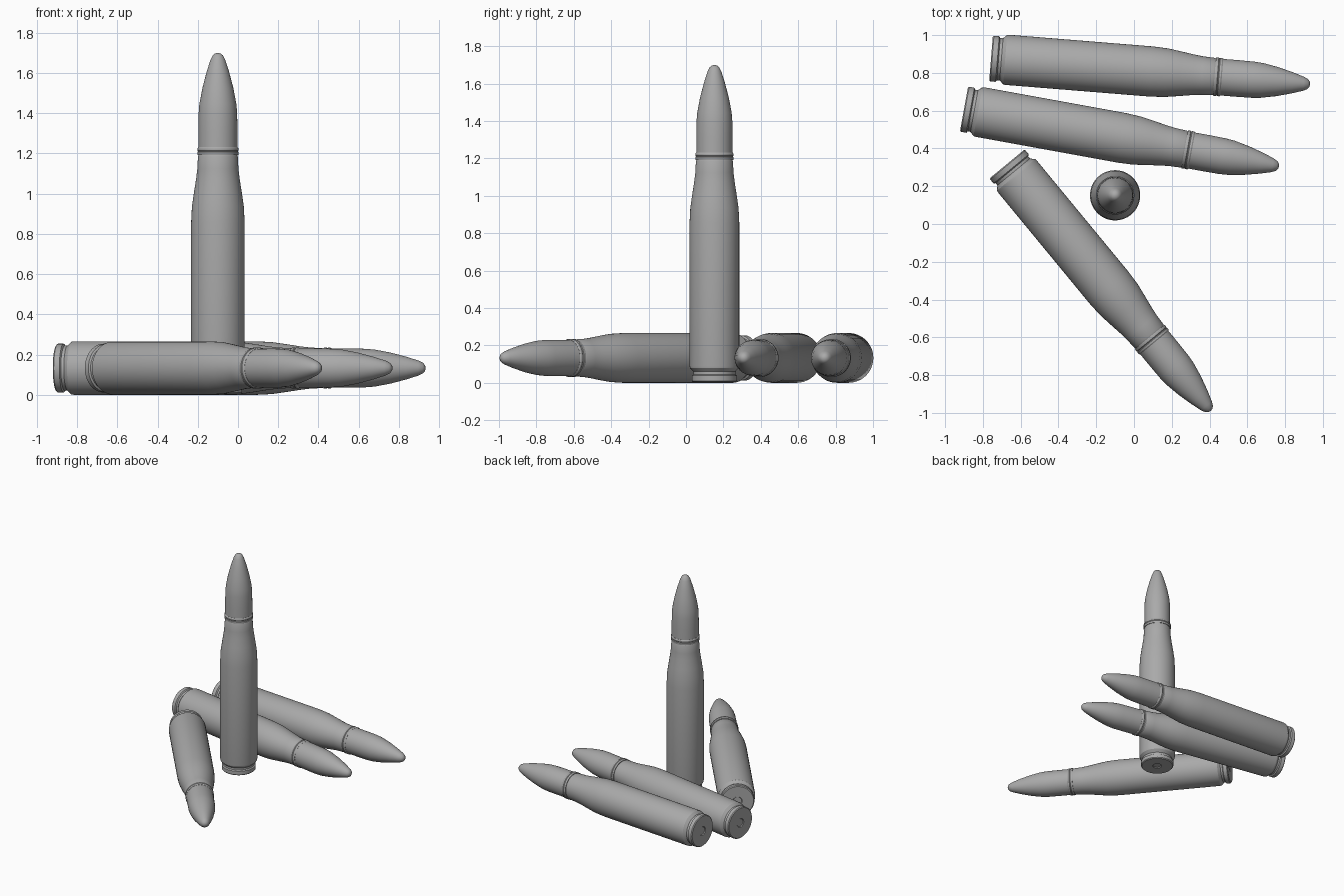
import bpy, bmesh
from math import atan2, pi, radians
from mathutils import Matrix, Vector

cube = bpy.data.objects.get("Cube")
if cube:
    bpy.data.objects.remove(cube)

SIDES = 48
GREY = (0.4, 0.4, 0.4, 1)

metal = bpy.data.materials.new("plain_grey")
metal.use_nodes = True
metal.diffuse_color = GREY
bsdf = metal.node_tree.nodes["Principled BSDF"]
bsdf.inputs["Base Color"].default_value = GREY
bsdf.inputs["Roughness"].default_value = 0.6

# (radius, height) outlines, from the base upwards
CASE = [(0, 0.006), (0.03, 0.006), (0.034, 0), (0.115, 0), (0.121, 0.006),
        (0.121, 0.034), (0.112, 0.04), (0.112, 0.055), (0.131, 0.075),
        (0.133, 0.085), (0.133, 0.85), (0.129, 0.93), (0.119, 1.0),
        (0.108, 1.07), (0.102, 1.12), (0.099, 1.18), (0.096, 1.187), (0.0, 1.187)]
BAND = [(0.09, 1.187), (0.101, 1.187), (0.102, 1.192), (0.102, 1.202),
        (0.099, 1.206), (0.102, 1.21), (0.102, 1.22), (0.098, 1.226), (0.09, 1.226)]
TIP = [(0.0, 1.187), (0.097, 1.187), (0.097, 1.3), (0.096, 1.39), (0.092, 1.44),
       (0.077, 1.52), (0.056, 1.6), (0.037, 1.66), (0.026, 1.682),
       (0.014, 1.692), (0, 1.695)]


def lathe(name, outline):
    """Spin an outline round the z axis into a mesh."""
    bm = bmesh.new()
    verts = [bm.verts.new((r, 0, z)) for r, z in outline]
    edges = [bm.edges.new(pair) for pair in zip(verts, verts[1:])]
    bmesh.ops.spin(bm, geom=verts + edges, cent=(0, 0, 0), axis=(0, 0, 1),
                   angle=2 * pi, steps=SIDES, use_duplicate=False)
    bmesh.ops.remove_doubles(bm, verts=bm.verts, dist=0.0003)
    bmesh.ops.recalc_face_normals(bm, faces=bm.faces)
    mesh = bpy.data.meshes.new(name)
    bm.to_mesh(mesh)
    bm.free()
    mesh.materials.append(metal)
    return mesh


PARTS = {"case": lathe("case", CASE), "band": lathe("band", BAND),
         "projectile": lathe("projectile", TIP)}


def place(label, matrix):
    """Put one complete round into the scene."""
    for part, mesh in PARTS.items():
        ob = bpy.data.objects.new(f"{label}_{part}", mesh)
        ob.matrix_world = matrix
        bpy.context.collection.objects.link(ob)


def lying(base, tip):
    """Matrix that lays a round on the floor, pointing from base to tip."""
    turn = atan2(tip[1] - base[1], tip[0] - base[0])
    return (Matrix.Translation((*base, 0.1335)) @ Matrix.Rotation(turn, 4, "Z")
            @ Matrix.Rotation(radians(90), 4, "Y"))


# One standing round and three lying ones
place("standing", Matrix.Translation((-0.1, 0.152, 0.005)))
place("back", lying((-0.757, 0.876), (0.925, 0.74)))
place("middle", lying((-0.9, 0.608), (0.755, 0.307)))
place("front", lying((-0.672, 0.318), (0.402, -0.985)))

# Smooth shading with crisp rims
bpy.ops.object.select_all(action="DESELECT")
for ob in bpy.context.collection.objects:
    if ob.type == "MESH" and ob.data in PARTS.values():
        ob.select_set(True)
        bpy.context.view_layer.objects.active = ob
bpy.ops.object.shade_smooth_by_angle(angle=radians(30))
